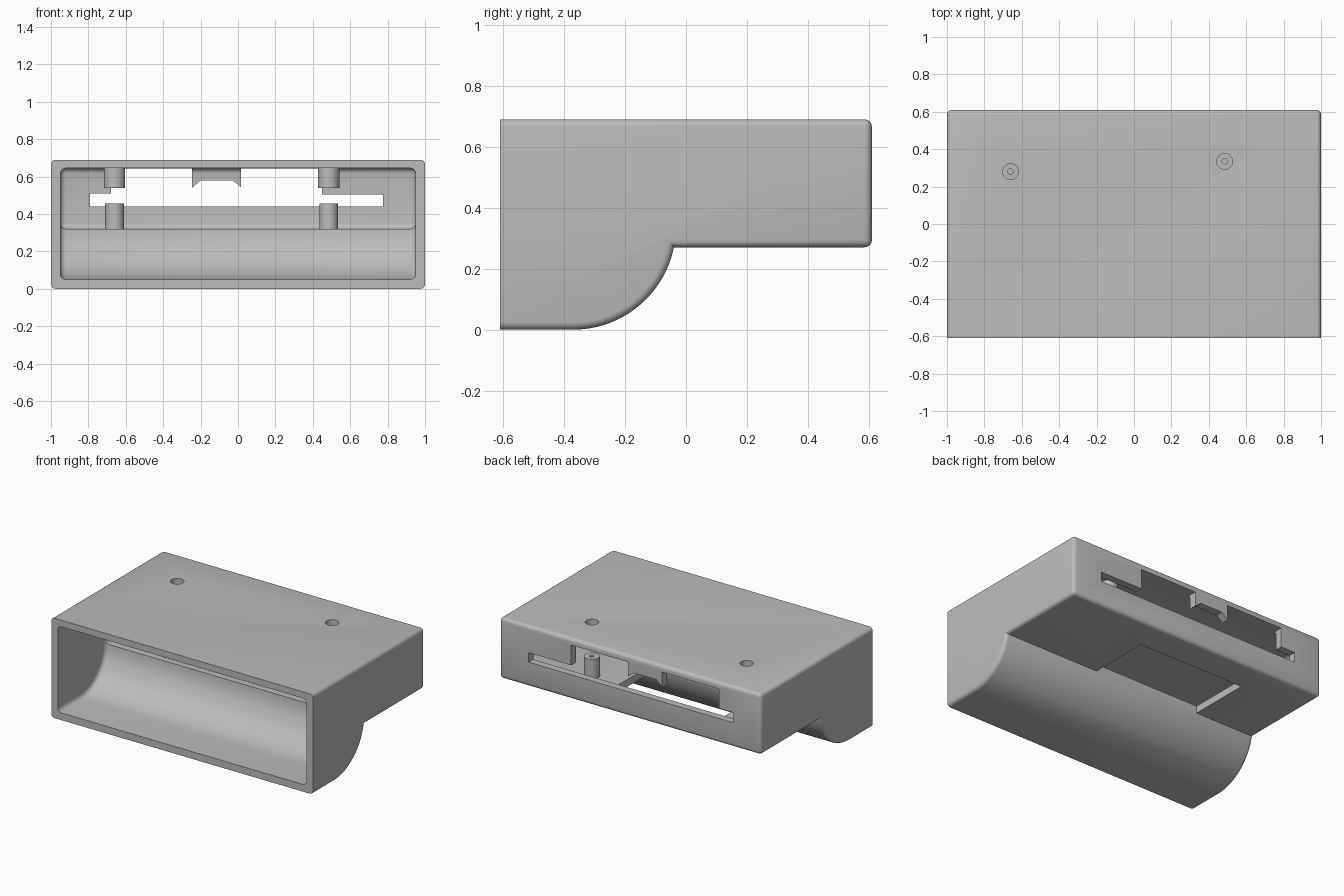
import bpy, bmesh, math
from mathutils import Vector

cube = bpy.data.objects.get("Cube")
if cube:
    bpy.data.objects.remove(cube)

FRONT, BACK, TOP, WALL = -0.61, 0.61, 0.69, 0.05

grey = bpy.data.materials.new("satin grey")
grey.use_nodes = True
grey.diffuse_color = (0.5, 0.5, 0.5, 1)
grey.node_tree.nodes["Principled BSDF"].inputs["Base Color"].default_value = (0.5, 0.5, 0.5, 1)


def make_object(name, bm):
    bmesh.ops.recalc_face_normals(bm, faces=bm.faces)
    mesh = bpy.data.meshes.new(name)
    bm.to_mesh(mesh)
    bm.free()
    mesh.materials.append(grey)
    obj = bpy.data.objects.new(name, mesh)
    bpy.context.collection.objects.link(obj)
    return obj


def prism(points, sweep):
    """Extrude a closed outline of 3D points along the sweep vector."""
    bm = bmesh.new()
    face = bm.faces.new([bm.verts.new(p) for p in points])
    new = bmesh.ops.extrude_face_region(bm, geom=[face])["geom"]
    moved = [v for v in new if isinstance(v, bmesh.types.BMVert)]
    bmesh.ops.translate(bm, verts=moved, vec=sweep)
    bmesh.ops.recalc_face_normals(bm, faces=bm.faces)
    return bm


def shell_body(name, inset, front, fillet):
    """Stepped body with a rounded belly; all edges softened but the front rim."""
    centre, radius = Vector((-0.37, 0.337)), 0.337 - inset
    step = 0.27 + inset
    end = math.asin((step - centre.y) / radius)
    outline = [(front, inset)]
    for i in range(25):
        a = -math.pi / 2 + (end + math.pi / 2) * i / 24
        outline.append((centre.x + radius * math.cos(a), centre.y + radius * math.sin(a)))
    outline += [(BACK - inset, step), (BACK - inset, TOP - inset * 0.9), (front, TOP - inset * 0.9)]
    half = 1 - inset
    bm = prism([(-half, y, z) for y, z in outline], (2 * half, 0, 0))
    soft = [e for e in bm.edges
            if e.calc_face_angle_signed() > math.radians(30)
            and not all(abs(v.co.y - front) < 1e-4 for v in e.verts)]
    bmesh.ops.bevel(bm, geom=soft, offset=fillet, segments=4, profile=0.5, affect='EDGES')
    return make_object(name, bm)


def cylinder(name, x, y, radius, low, high):
    bm = bmesh.new()
    bmesh.ops.create_cone(bm, cap_ends=True, segments=40, radius1=radius, radius2=radius,
                          depth=high - low)
    bmesh.ops.translate(bm, verts=bm.verts, vec=(x, y, (low + high) / 2))
    return make_object(name, bm)


def combine(target, tool, operation):
    tool.hide_render = True
    mod = target.modifiers.new(operation.lower(), 'BOOLEAN')
    mod.operation, mod.object, mod.solver = operation, tool, 'EXACT'
    bpy.context.view_layer.objects.active = target
    bpy.ops.object.modifier_apply(modifier=mod.name)
    bpy.data.objects.remove(tool)


# Outer body hollowed from the front
housing = shell_body("housing", 0, FRONT, 0.025)
combine(housing, shell_body("cavity", WALL, FRONT - 0.1, 0.03), 'DIFFERENCE')

# Back slot with narrow side arms and a notched centre tab
slot = [(-0.79, 0.44), (0.775, 0.44), (0.775, 0.505), (0.45, 0.505), (0.45, 0.644),
        (0.015, 0.644), (0.015, 0.545), (-0.03, 0.58), (-0.2, 0.58), (-0.245, 0.54),
        (-0.245, 0.644), (-0.68, 0.644), (-0.68, 0.51), (-0.79, 0.51)]
cutter = make_object("slot_cutter", prism([(x, 0.5, z) for x, z in slot], (0, 0.2, 0)))
combine(housing, cutter, 'DIFFERENCE')

# Rectangular opening in the raised underside
opening = [(-0.54, -0.04), (0.27, -0.04), (0.27, 0.39), (-0.54, 0.39)]
cutter = make_object("floor_cutter", prism([(x, y, 0.2) for x, y in opening], (0, 0, 0.2)))
combine(housing, cutter, 'DIFFERENCE')

# Screw posts: upper and lower pairs with countersunk holes from the top
for x, y in ((-0.66, 0.28), (0.485, 0.335)):
    combine(housing, cylinder("upper_post", x, y, 0.057, 0.54, 0.67), 'UNION')
    combine(housing, cylinder("lower_post", x, y, 0.05, 0.30, 0.455), 'UNION')
    combine(housing, cylinder("head_recess", x, y, 0.042, 0.58, 0.75), 'DIFFERENCE')
    combine(housing, cylinder("screw_hole", x, y, 0.015, 0.35, 0.7), 'DIFFERENCE')

# Smooth fillets, crisp edges
bpy.ops.object.select_all(action='DESELECT')
housing.select_set(True)
bpy.context.view_layer.objects.active = housing
bpy.ops.object.shade_smooth_by_angle(angle=math.radians(30))
